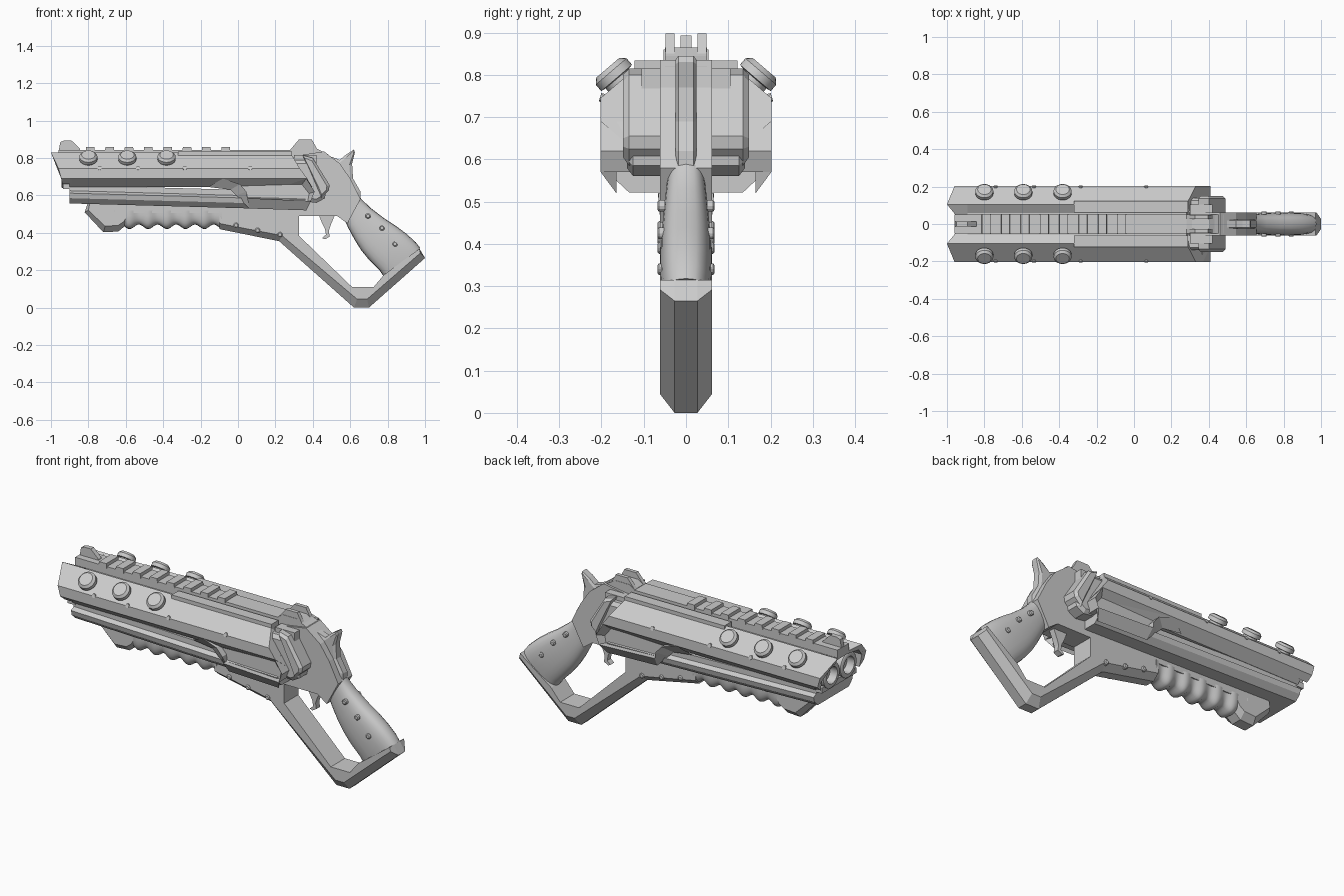
import bpy, bmesh
from math import sin, cos, pi
from mathutils import Vector, Matrix


def loft(name, rings, mirror=False, smooth=False):
    """Skin a list of equal-length point rings and cap both ends."""
    bm = bmesh.new()
    vs = [[bm.verts.new(p) for p in r] for r in rings]
    n = len(rings[0])
    for a, b in zip(vs, vs[1:]):
        for i in range(n):
            j = (i + 1) % n
            bm.faces.new((a[i], a[j], b[j], b[i]))
    bm.faces.new(vs[0])
    bm.faces.new(vs[-1])
    bmesh.ops.recalc_face_normals(bm, faces=bm.faces)
    me = bpy.data.meshes.new(name)
    bm.to_mesh(me)
    bm.free()
    ob = bpy.data.objects.new(name, me)
    bpy.context.collection.objects.link(ob)
    if mirror:
        ob.modifiers.new("mirror", 'MIRROR').use_axis = (False, True, False)
    if smooth:
        bpy.ops.object.select_all(action='DESELECT')
        ob.select_set(True)
        bpy.context.view_layer.objects.active = ob
        bpy.ops.object.shade_smooth_by_angle(angle=0.7)
    return ob


def plate(name, outer, w, inner=None, wi=None):
    """Side profile (x, z) at +-w; the optional inner profile at +-wi bevels it."""
    layers = [(-w, outer), (w, outer)]
    if inner:
        layers = [(-wi, inner)] + layers + [(wi, inner)]
    return loft(name, [[(x, y, z) for x, z in p] for y, p in layers])


def box(name, x0, x1, y0, y1, z0, z1, mirror=False):
    return loft(name, [[(x, y0, z0), (x, y1, z0), (x, y1, z1), (x, y0, z1)]
                       for x in (x0, x1)], mirror)


def turned(name, profile, origin, axis, n=24, mirror=False, smooth=False):
    """Revolve (radius, height) pairs about an axis placed at origin."""
    m = Matrix.Translation(origin) @ Vector(axis).to_track_quat('Z', 'Y').to_matrix().to_4x4()
    return loft(name, [[m @ Vector((r * cos(2 * pi * i / n), r * sin(2 * pi * i / n), h))
                        for i in range(n)] for r, h in profile], mirror, smooth)


def spow(v, e):
    """Signed power, for superellipse sections."""
    return abs(v) ** e * (1 if v > 0 else -1)


# upper shroud: (y, z, front x, rear x)
shell = [(0, .80, -.9, .28), (.06, .80, -.9, .28), (.105, .828, -.9, .28), (.202, .745, -.9, .33),
         (.202, .69, -.9, .37), (.15, .645, -.9, .395), (0, .645, -.9, .395)]
loft("upper_shroud", [[(p[k], p[0], p[1]) for p in shell] for k in (2, 3)], True)

# thin hood in front of the muzzle
hood = [(.05, .80, -.955), (.105, .828, -1), (.202, .745, -.96), (.202, .69, -.945),
        (.17, .662, -.94), (.17, .735, -.955), (.1, .795, -.985), (.05, .785, -.955)]
loft("muzzle_hood", [[(p[2], p[0], p[1]) for p in hood], [(-.89, p[0], p[1]) for p in hood]], True)


# lower barrel cradle, sloping down to the rear
def cradle(x, d):
    return [(x, y, z - d) for y, z in ((0, .655), (.148, .655), (.148, .625), (.172, .612),
                                       (.165, .585), (.135, .557), (0, .557))]


loft("barrel_cradle", [cradle(-.9, 0), cradle(.36, .035)], True)
box("cradle_front", -.935, -.89, -.15, .15, .635, .665)

# rear cheeks of the shroud
plate("rear_cheeks",
      [(-.08, .69), (.365, .69), (.41, .62), (.39, .57), (.05, .585), (.045, .62), (.01, .66)], .202,
      [(-.16, .645), (.34, .66), (.38, .61), (.365, .52), (.06, .53), (-.01, .60), (-.04, .63)], .165)

# twin barrels with open bores
for s, side in ((-1, "left"), (1, "right")):
    turned("barrel_" + side, [(.07, -.1), (.07, -.005), (.064, 0), (.046, 0), (.044, -.25)],
           (-.945, s * .074, .71), (-1, 0, 0), 32, smooth=True)

# top rail, teeth and raised panels
box("top_rail", -.96, .3, -.05, .05, .79, .843)
for i in range(8):
    x = -.79 + i * .1035
    loft(f"rail_tooth_{i + 1}", [[(x + a, y, z) for a, z in
         ((-.025, .835), (.025, .835), (.022, .86), (-.022, .86))] for y in (-.053, .053)])
box("top_panel", -.32, .29, .062, .122, .78, .834, True)

# sights
plate("front_sight", [(-.96, .83), (-.95, .885), (-.93, .893), (-.89, .893), (-.845, .85), (-.84, .83)], .013)
plate("rear_sight_base", [(.27, .80), (.28, .845), (.31, .865), (.40, .865), (.43, .845), (.48, .82), (.45, .78)], .05)
prong = [(.28, .845), (.325, .898), (.395, .898), (.425, .845)]
loft("rear_sight_prong", [[(x, y, z) for x, z in prong] for y in (.027, .048)], True)

# knobs on the sloped shoulders
for i, x in enumerate((-.80, -.592, -.382)):
    turned(f"shoulder_knob_{i + 1}", [(.036, -.02), (.036, .012), (.048, .014), (.048, .034), (.036, .046)],
           (x, .155, .782), (0, .65, .76), 24, True, True)

# hinge blocks behind the shroud
plate("hinge_block", [(.26, .79), (.385, .79), (.475, .66), (.465, .585), (.42, .56), (.26, .58)], .125,
      [(.26, .77), (.38, .77), (.46, .65), (.45, .60), (.42, .58), (.26, .60)], .14)
plate("hinge_strap", [(.345, .815), (.40, .80), (.49, .655), (.485, .625), (.445, .585), (.42, .64)], .135,
      [(.355, .80), (.395, .785), (.475, .65), (.472, .63), (.447, .605), (.43, .645)], .149)
box("hinge_cap", .30, .42, -.105, .105, .74, .815)

# frame: receiver, trigger guard and butt loop, chamfered along the underside
top = [(.97, .315), (.78, .175), (.725, .11), (.61, .11), (.325, .385), (.325, .49), (.53, .49),
       (.585, .45), (.655, .58), (.60, .69), (.545, .77), (.46, .835), (.30, .81), (.22, .55), (-.10, .56)]
edge = [(-.10, .42), (.22, .355), (.62, 0), (.70, 0), (1.0, .265)]
raised = [(-.10, .45), (.235, .385), (.637, .045), (.69, .045), (.975, .292)]
plate("frame", edge + top, .027, raised + top, .062)

# rounded pistol grip between receiver and butt: back point, front point, half width
grip = [((.62, .65), (.54, .53), .044), ((.66, .58), (.565, .48), .046), ((.71, .532), (.59, .425), .052),
        ((.785, .475), (.625, .36), .058), ((.84, .44), (.66, .305), .061), ((.90, .395), (.705, .25), .062),
        ((.95, .35), (.76, .195), .06), ((.975, .318), (.78, .165), .056)]
rings = []
for b, f, w in grip:
    b, f = Vector((b[0], 0, b[1])), Vector((f[0], 0, f[1]))
    rings.append([(b + f) / 2 + (b - f) / 2 * spow(cos(a), .8) + Vector((0, w * spow(sin(a), .7), 0))
                  for a in (2 * pi * i / 24 for i in range(24))])
loft("pistol_grip", rings, smooth=True)

# hammer and trigger
plate("hammer", [(.46, .82), (.545, .79), (.58, .82), (.62, .845), (.625, .83), (.61, .77), (.615, .69),
                 (.655, .62), (.655, .575), (.56, .62)], .018,
      [(.47, .80), (.54, .77), (.58, .805), (.615, .835), (.618, .825), (.595, .76), (.60, .69),
       (.64, .62), (.64, .59), (.56, .63)], .025)
plate("trigger", [(.43, .50), (.52, .50), (.495, .44), (.485, .41), (.49, .38), (.465, .365), (.45, .372),
                  (.47, .39), (.465, .42), (.45, .45)], .016)

# foregrip: faceted nose, upper bar and wavy rounded handle
plate("foregrip_nose", [(-.80, .57), (-.82, .51), (-.72, .403), (-.64, .407), (-.60, .44), (-.55, .57)], .03,
      [(-.79, .57), (-.80, .52), (-.71, .435), (-.64, .44), (-.61, .46), (-.55, .57)], .062)
box("foregrip_bar", -.62, -.08, -.062, .062, .505, .57)
rings = []
for k in range(61):
    x = -.66 + .575 * k / 60
    zb = .432 + .012 * cos((x + .63) * 2 * pi / .1)
    w = .061 + .005 * cos((x + .58) * 2 * pi / .1)
    rings.append([(x, w * spow(cos(a), .6), .52 - (.52 - zb) * abs(sin(a)) ** .8)
                  for a in (pi * i / 14 for i in range(15))])
loft("foregrip_handle", rings, smooth=True)

# screws along the frame and the shroud ridge
for i, (x, z) in enumerate([(-.01, .44), (.105, .413), (.225, .39), (.695, .49), (.77, .425), (.84, .34)]):
    turned(f"frame_screw_{i + 1}", [(.014, 0), (.014, .014), (.009, .018)], (x, .05, z), (0, 1, 0), 12, True)
for i, x in enumerate((-.74, -.535, -.285, .065)):
    turned(f"ridge_screw_{i + 1}", [(.011, 0), (.011, .014)], (x, .19, .743), (0, 1, .3), 10, True)
